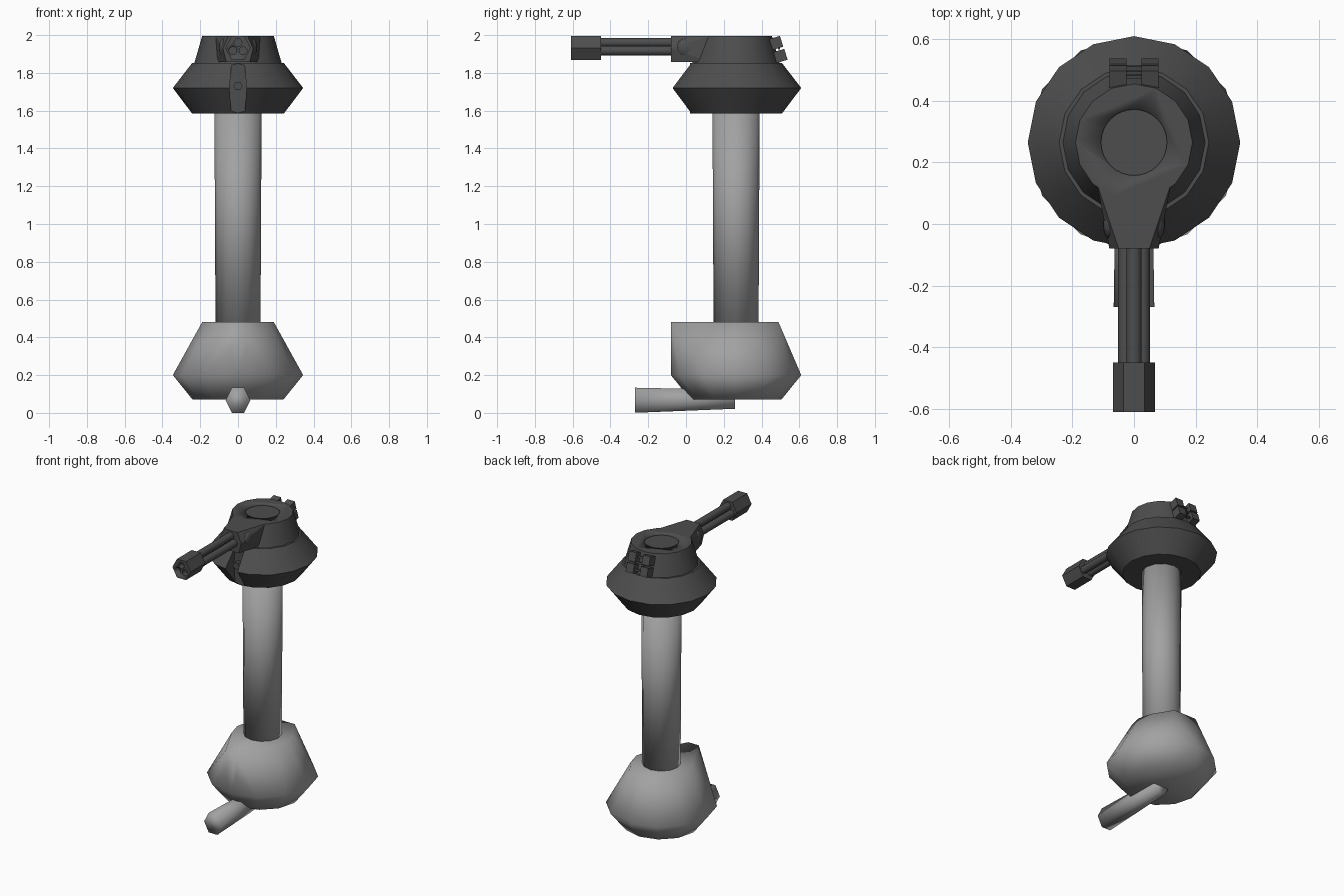
import bpy, bmesh, math
from mathutils import Vector, Matrix

if "Cube" in bpy.data.objects:
    bpy.data.objects.remove(bpy.data.objects["Cube"])

CY = 0.265  # turret axis


def material(name, v):
    m = bpy.data.materials.new(name)
    m.diffuse_color = (v, v, v, 1)
    m.use_nodes = True
    m.node_tree.nodes["Principled BSDF"].inputs["Base Color"].default_value = m.diffuse_color
    return m


DARK = material("dark grey", 0.075)
LIGHT = material("light grey", 0.36)


def finish(name, bm, mat, angle=30):
    bmesh.ops.recalc_face_normals(bm, faces=bm.faces)
    me = bpy.data.meshes.new(name)
    bm.to_mesh(me)
    bm.free()
    ob = bpy.data.objects.new(name, me)
    bpy.context.collection.objects.link(ob)
    me.materials.append(mat)
    if angle:
        bpy.ops.object.select_all(action='DESELECT')
        ob.select_set(True)
        bpy.context.view_layer.objects.active = ob
        if angle >= 180:
            bpy.ops.object.shade_smooth()
        else:
            bpy.ops.object.shade_smooth_by_angle(angle=math.radians(angle))
    return ob


def loft(name, rings, mat, angle=30):
    """Skin a list of equal-length point rings and cap both ends."""
    bm = bmesh.new()
    vs = [[bm.verts.new(p) for p in r] for r in rings]
    n = len(vs[0])
    for a, b in zip(vs, vs[1:]):
        for i in range(n):
            j = (i + 1) % n
            bm.faces.new((a[i], a[j], b[j], b[i]))
    bm.faces.new(vs[0])
    bm.faces.new(vs[-1])
    return finish(name, bm, mat, angle)


def ring_z(r, z, n=16):
    return [(r * math.cos(2 * math.pi * i / n), CY + r * math.sin(2 * math.pi * i / n), z)
            for i in range(n)]


def ring_y(r, y, cx, cz, n=12, sz=1.0):
    return [(cx + r * math.cos(2 * math.pi * i / n), y, cz + sz * r * math.sin(2 * math.pi * i / n))
            for i in range(n)]


def hull(name, pts, mat, angle=0):
    bm = bmesh.new()
    for p in pts:
        bm.verts.new(p)
    res = bmesh.ops.convex_hull(bm, input=bm.verts)
    loose = [v for v in bm.verts if not v.link_faces]
    bmesh.ops.delete(bm, geom=loose, context='VERTS')
    bmesh.ops.dissolve_limit(bm, angle_limit=0.01, verts=bm.verts, edges=bm.edges)
    return finish(name, bm, mat, angle)


def box(name, size, loc, mat, tilt=0):
    bm = bmesh.new()
    bmesh.ops.create_cube(bm, size=1)
    m = Matrix.Translation(loc) @ Matrix.Rotation(tilt, 4, 'X') @ Matrix.Diagonal((*size, 1))
    bmesh.ops.transform(bm, matrix=m, verts=bm.verts)
    return finish(name, bm, mat, 0)


def cut(target, cutter):
    mod = target.modifiers.new("cut", 'BOOLEAN')
    mod.operation = 'DIFFERENCE'
    mod.solver = 'EXACT'
    mod.object = cutter
    bpy.context.view_layer.objects.active = target
    bpy.ops.object.modifier_apply(modifier=mod.name)
    bpy.data.objects.remove(cutter)


# lower turret ring with a slot at the front
base = loft("turret_base", [ring_z(.243, 1.585), ring_z(.345, 1.72), ring_z(.243, 1.852)], DARK)
cut(base, hull("slot_cutter", [(s * w, y, z) for s in (-1, 1) for y in (-.2, .02)
                               for w, z in ((.03, 1.5), (.045, 1.72), (.03, 1.9))], DARK))
loft("slot_lens", [ring_y(.024, -.02, 0, 1.73, 6), ring_y(.024, .05, 0, 1.73, 6)], DARK)

# upper turret with a sunken hatch
upper = loft("turret_top", [ring_z(.233, 1.845), ring_z(.19, 1.995)], DARK)
cut(upper, loft("hatch_cutter", [ring_z(.107, 1.985, 32), ring_z(.107, 2.1, 32)], DARK))

# gun mantlet and its round side bosses
hull("mantlet", [(s * w, y, z) for s in (-1, 1) for w, y, z in
                 ((.05, -.08, 1.995), (.08, -.08, 1.93), (.062, -.08, 1.857),
                  (.065, .1, 1.995), (.085, .08, 1.93), (.085, .08, 1.857),
                  (.12, .13, 1.995), (.12, .13, 1.857))], DARK)
for s, side in ((-1, "left"), (1, "right")):
    bm = bmesh.new()
    bmesh.ops.create_uvsphere(bm, u_segments=16, v_segments=8, radius=1)
    bmesh.ops.transform(bm, verts=bm.verts, matrix=Matrix.Translation((s * .077, .0, 1.933))
                        @ Matrix.Diagonal((.024, .05, .05, 1)))
    finish("mantlet_boss_" + side, bm, DARK, 40)

# three barrels running into a hexagonal muzzle block
muzzle = loft("muzzle", [ring_y(.068, -.61, 0, 1.932, 6, 1.07),
                         ring_y(.068, -.45, 0, 1.932, 6, 1.07)], DARK)
for i, (x, z) in enumerate(((0, 1.96), (-.027, 1.917), (.027, 1.917))):
    loft("barrel_%d" % (i + 1), [ring_y(.025, -.47, x, z), ring_y(.025, -.05, x, z)], DARK, 40)
    cut(muzzle, loft("bore_cutter", [ring_y(.021, -.7, x, z), ring_y(.021, -.57, x, z)], DARK))

# tilted rear launcher boxes joined by rods
tilt = math.radians(17)
for s, side in ((-1, "left"), (1, "right")):
    for nm, y, z in (("upper", .475, 1.958), ("lower", .498, 1.889)):
        box("launcher_%s_%s" % (nm, side), (.055, .065, .06), (s * .0525, y, z), DARK, tilt)
for i, (y, z) in enumerate(((.478, 1.965), (.492, 1.93), (.508, 1.885))):
    box("launcher_rod_%d" % (i + 1), (.08, .012, .012), (0, y, z), DARK, tilt)

# support column
loft("column", [ring_z(.119, .455, 12), ring_z(.125, 1.6, 12)], LIGHT, 180)

# simplified lower turret and gun
top = [(x, y, .48) for x, y, _ in ring_z(.19, 0, 12)]
top += [(s * x, y, .48) for s in (-1, 1) for x, y in ((.085, .49), (.04, -.08))]
hull("lower_body", ring_z(.24, .07, 12) + ring_z(.345, .2, 12) + top
     + [(-.04, -.08, .33), (.04, -.08, .33)], LIGHT, 180)
loft("lower_gun", [ring_y(.066, -.27, 0, .067, 6, 1.16),
                   ring_y(.058, .26, 0, .072, 6, 1.0)], LIGHT, 180)
